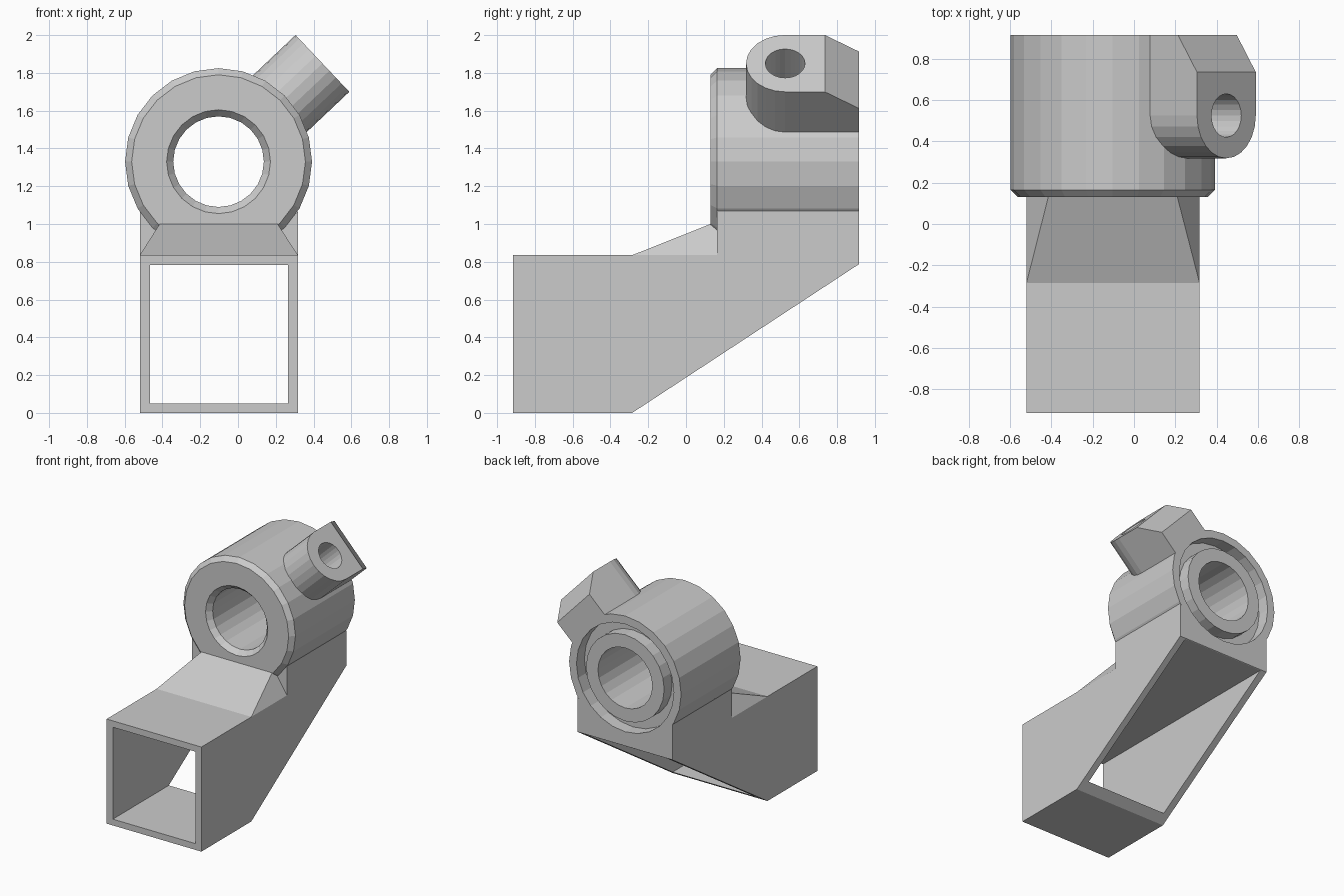
import bpy, bmesh, math
from mathutils import Vector

if "Cube" in bpy.data.objects:
    bpy.data.objects.remove(bpy.data.objects["Cube"])

SIDES = 24
CX, CZ = -0.103, 1.33          # collar axis
X0, X1 = -0.52, 0.317          # arm width
BACK = 0.915
X, Y, Z = Vector((1, 0, 0)), Vector((0, 1, 0)), Vector((0, 0, 1))


def finish(name, bm):
    bmesh.ops.recalc_face_normals(bm, faces=bm.faces)
    mesh = bpy.data.meshes.new(name)
    bm.to_mesh(mesh)
    bm.free()
    ob = bpy.data.objects.new(name, mesh)
    bpy.context.collection.objects.link(ob)
    return ob


def prism(name, pts, u, v, w, lo, hi, origin=Vector((0, 0, 0))):
    """Extrude a profile in the u-v plane along w."""
    bm = bmesh.new()
    ends = [[bm.verts.new(origin + u * a + v * b + w * d) for a, b in pts] for d in (lo, hi)]
    n = len(pts)
    for ring in ends:
        bm.faces.new(ring)
    for i in range(n):
        j = (i + 1) % n
        bm.faces.new((ends[0][i], ends[0][j], ends[1][j], ends[1][i]))
    return finish(name, bm)


def lathe(name, profile):
    """Revolve a closed (radius, y) profile about the collar axis."""
    bm = bmesh.new()
    rings = []
    for i in range(SIDES):
        a = 2 * math.pi * i / SIDES
        rings.append([bm.verts.new((CX + r * math.cos(a), y, CZ + r * math.sin(a)))
                      for r, y in profile])
    n = len(profile)
    for i in range(SIDES):
        p, q = rings[i], rings[(i + 1) % SIDES]
        for k in range(n):
            m = (k + 1) % n
            bm.faces.new((p[k], p[m], q[m], q[k]))
    return finish(name, bm)


def cut(ob, cutter):
    mod = ob.modifiers.new("cut", 'BOOLEAN')
    mod.operation = 'DIFFERENCE'
    mod.solver = 'EXACT'
    mod.object = cutter
    cutter.hide_render = True
    cutter.hide_viewport = True
    cutter.display_type = 'WIRE'


# Square tube arm, cut off at a slant underneath
arm = prism("arm", [(-BACK, 0), (-0.285, 0), (BACK, 0.787), (BACK, 0.835), (-BACK, 0.835)],
            Y, Z, X, X0, X1)
tube = prism("arm_cutter", [(-0.465, 0.05), (0.265, 0.05), (0.265, 0.784), (-0.465, 0.784)],
             X, Z, Y, -1.2, 1.2)
cut(arm, tube)

# Saddle under the collar, following its curve
arc = [(CX + 0.485 * math.cos(math.radians(a)), CZ + 0.485 * math.sin(math.radians(a)))
       for a in range(-45, -136, -15)]
prism("saddle", [(X0, 0.835), (X1, 0.835), (X1, 1.068)] + arc + [(X0, 1.068)],
      X, Z, Y, 0.165, BACK)

# Ramp leading up to the collar
bm = bmesh.new()
for x, top in ((X0, -0.415), (X1, 0.21)):
    for co in ((x, -0.285, 0.835), (x, 0.165, 0.835), (top, 0.13, 1.0), (top, 0.2, 1.0)):
        bm.verts.new(co)
bmesh.ops.convex_hull(bm, input=bm.verts)
bmesh.ops.dissolve_limit(bm, angle_limit=0.01, verts=bm.verts, edges=bm.edges)
finish("ramp", bm)

# Collar with chamfered front and a ring groove at the back
collar = lathe("collar", [(0.275, 0.13), (0.46, 0.13), (0.495, 0.165), (0.495, BACK),
                          (0.43, BACK), (0.43, 0.815), (0.345, 0.815), (0.345, BACK),
                          (0.24, BACK), (0.24, 0.17)])

# Clamp lug, pointing out from the collar
ang = math.radians(43.4)
R = Vector((math.cos(ang), 0, math.sin(ang)))
T = Vector((-math.sin(ang), 0, math.cos(ang)))
O = Vector((CX, 0, CZ))
H, HY = 0.207, 0.525
nose = [(H * math.cos(math.pi + math.pi * i / 12), HY + H * math.sin(math.pi + math.pi * i / 12))
        for i in range(13)]
lug = prism("lug", nose + [(H, 0.735), (-H, 0.735)], T, Y, R, 0.44, 0.757, O)
prism("lug_back", [(0.44, 0.735), (0.757, 0.735), (0.63, BACK), (0.44, BACK)], R, Y, T, -H, H, O)

# Screw hole in the lug
circle = [(0.105 * math.cos(2 * math.pi * i / SIDES), HY + 0.105 * math.sin(2 * math.pi * i / SIDES))
          for i in range(SIDES)]
hole = prism("hole_cutter", circle, T, Y, R, 0.36, 0.9, O)
cut(lug, hole)
cut(collar, hole)
